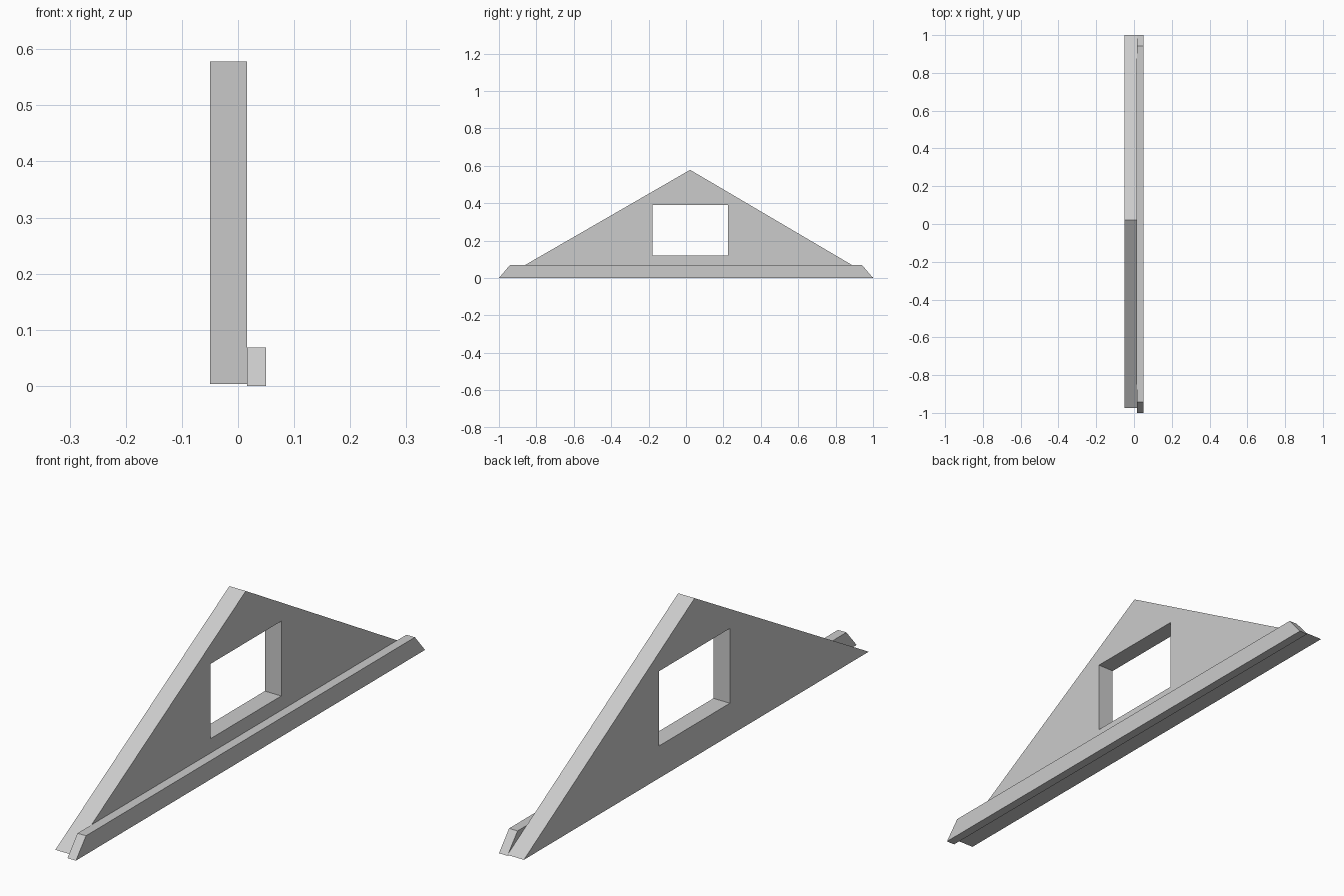
import bpy, bmesh

if "Cube" in bpy.data.objects:
    bpy.data.objects.remove(bpy.data.objects["Cube"])


def prism(name, profile, x0, x1):
    """Extrude a (y, z) outline along x."""
    bm = bmesh.new()
    face = bm.faces.new([bm.verts.new((x0, y, z)) for y, z in profile])
    ext = bmesh.ops.extrude_face_region(bm, geom=[face])
    verts = [g for g in ext["geom"] if isinstance(g, bmesh.types.BMVert)]
    bmesh.ops.translate(bm, verts=verts, vec=(x1 - x0, 0, 0))
    bmesh.ops.recalc_face_normals(bm, faces=bm.faces)
    mesh = bpy.data.meshes.new(name)
    bm.to_mesh(mesh)
    bm.free()
    obj = bpy.data.objects.new(name, mesh)
    bpy.context.collection.objects.link(obj)
    return obj


# Triangular gable wall
gable = prism("gable_wall", [(-0.975, 0.003), (1.0, 0.003), (0.022, 0.578)], -0.05, 0.016)

# Rectangular window opening
cutter = prism("window_cutter",
               [(-0.18, 0.12), (0.225, 0.12), (0.225, 0.391), (-0.18, 0.391)], -0.2, 0.2)
cutter.hide_render = True
cutter.hide_viewport = True
opening = gable.modifiers.new("window_opening", 'BOOLEAN')
opening.operation = 'DIFFERENCE'
opening.solver = 'EXACT'
opening.object = cutter

# Base ledge with slanted ends
prism("base_ledge", [(-1.0, 0), (1.0, 0), (0.942, 0.068), (-0.942, 0.068)], 0.016, 0.05)
